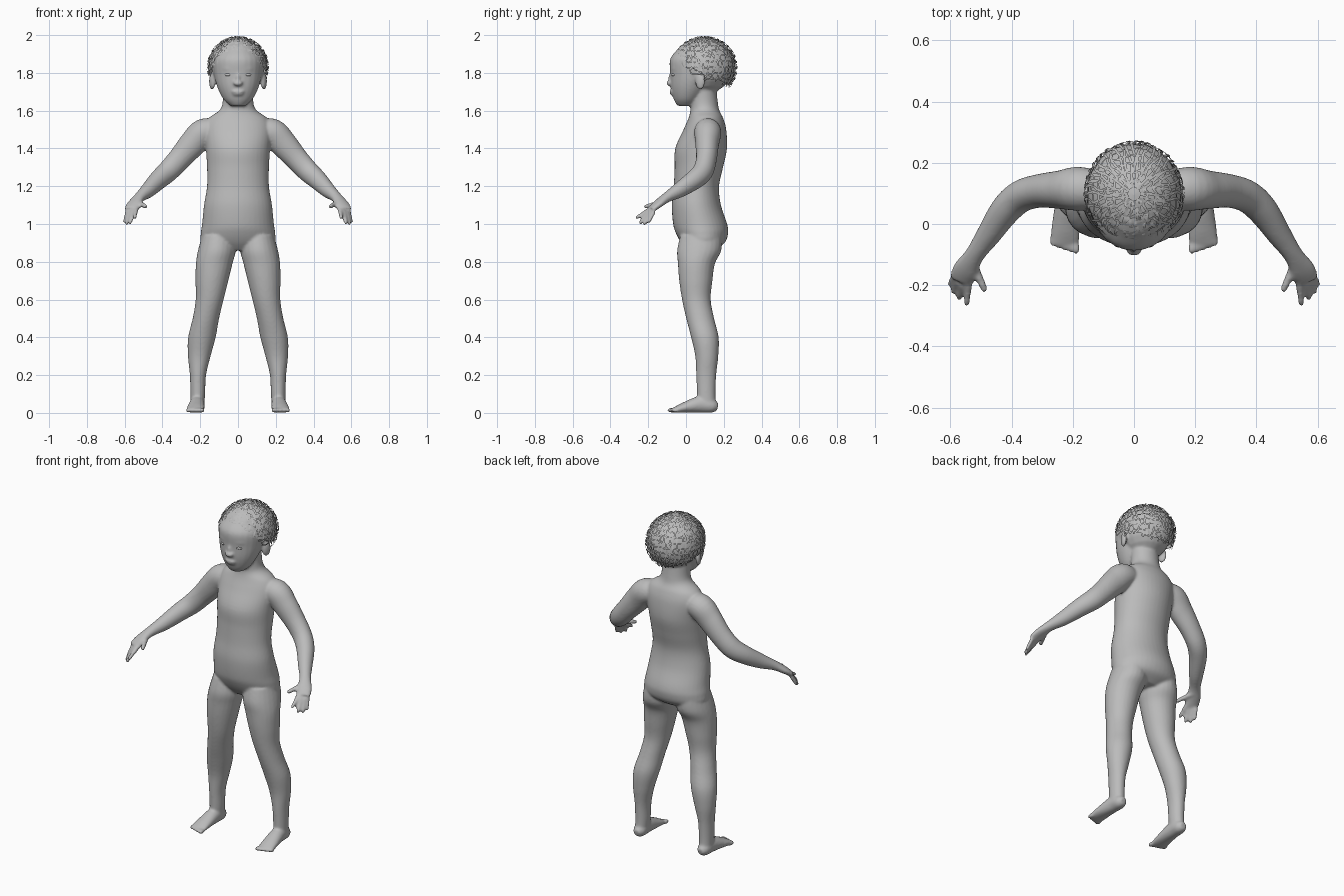
import bpy, bmesh, math
from mathutils import Vector, Matrix

if "Cube" in bpy.data.objects:
    bpy.data.objects.remove(bpy.data.objects["Cube"])


def material(name, value):
    m = bpy.data.materials.new(name)
    m.use_nodes = True
    m.diffuse_color = (value, value, value, 1)
    m.node_tree.nodes["Principled BSDF"].inputs["Base Color"].default_value = m.diffuse_color
    return m


skin = material("mannequin grey", 0.5)
strand = material("hair grey", 0.5)


def spline(rows, steps=5):
    """Catmull-Rom interpolation of rows of numbers."""
    p = [rows[0]] + list(rows) + [rows[-1]]
    out = []
    for i in range(1, len(p) - 2):
        for s in range(steps):
            t = s / steps
            out.append([0.5 * (2 * b + (c - a) * t + (2 * a - 5 * b + 4 * c - d) * t * t
                               + (3 * b - a - 3 * c + d) * t ** 3)
                        for a, b, c, d in zip(*p[i - 1:i + 3])])
    return out + [list(rows[-1])]


def loft(bm, rows, level=False, n=24):
    """Closed tube through rows of x, y, z, half width, half depth."""
    pts = spline(rows)
    rings = []
    for i, (x, y, z, rx, ry) in enumerate(pts):
        a, b = pts[max(i - 1, 0)], pts[min(i + 1, len(pts) - 1)]
        t = Vector(b[:3]) - Vector(a[:3])
        if level:
            u, v = Vector((1, 0, 0)), Vector((0, 1, 0))
        else:
            u = t.cross(Vector((0, 0, 1))).normalized()
            v = u.cross(t).normalized()
        rings.append([bm.verts.new(Vector((x, y, z)) + u * rx * math.cos(k * math.tau / n)
                                   + v * ry * math.sin(k * math.tau / n)) for k in range(n)])
    for r, s in zip(rings, rings[1:]):
        for k in range(n):
            bm.faces.new((r[k], r[(k + 1) % n], s[(k + 1) % n], s[k]))
    bm.faces.new(rings[0][::-1])
    bm.faces.new(rings[-1])


def ball(bm, pos, size, tilt=0):
    bmesh.ops.create_uvsphere(bm, u_segments=20, v_segments=12, radius=1, matrix=Matrix.Translation(pos)
                              @ Matrix.Rotation(tilt, 4, "Z") @ Matrix.Diagonal((*size, 1)))


def finish(name, bm, mat):
    bmesh.ops.recalc_face_normals(bm, faces=bm.faces)
    me = bpy.data.meshes.new(name)
    bm.to_mesh(me)
    bm.free()
    me.materials.append(mat)
    me.shade_smooth()
    ob = bpy.data.objects.new(name, me)
    bpy.context.collection.objects.link(ob)
    return ob


# Torso and neck
bm = bmesh.new()
loft(bm, [(0, .08, .86, .1, .07), (0, .09, .9, .19, .115), (0, .085, .95, .197, .138),
          (0, .075, 1.0, .19, .143), (0, .055, 1.1, .18, .13), (0, .055, 1.2, .164, .12),
          (0, .068, 1.3, .164, .128), (0, .08, 1.4, .17, .137), (0, .1, 1.5, .178, .113),
          (0, .105, 1.56, .155, .092), (0, .1, 1.6, .1, .077), (0, .095, 1.64, .082, .074),
          (0, .09, 1.72, .08, .07)], level=True, n=40)

# Head, jaw, nose and lips
ball(bm, (0, .085, 1.835), (.142, .165, .15))
loft(bm, [(0, .0, 1.625, .04, .045), (0, .005, 1.66, .077, .07), (0, .02, 1.72, .108, .1),
          (0, .035, 1.79, .126, .118), (0, .045, 1.87, .13, .13), (0, .06, 1.92, .1, .11)], level=True)
ball(bm, (0, -.085, 1.745), (.026, .02, .015))
ball(bm, (0, -.078, 1.77), (.012, .016, .03))
ball(bm, (0, -.074, 1.701), (.034, .014, .009))
ball(bm, (0, -.07, 1.687), (.028, .014, .008))

for s in (1, -1):
    # Ears and brows
    ball(bm, (s * .137, .075, 1.755), (.014, .028, .045), -s * .4)
    ball(bm, (s * .052, -.062, 1.822), (.034, .014, .008), s * .35)
    # Legs
    loft(bm, [(s * .105, .08, .94, .085, .11), (s * .112, .07, .86, .1, .117),
              (s * .126, .055, .79, .097, .098), (s * .138, .052, .7, .087, .088),
              (s * .15, .055, .6, .074, .076), (s * .17, .075, .5, .07, .074),
              (s * .191, .1, .4, .073, .073), (s * .205, .11, .3, .06, .061),
              (s * .212, .107, .2, .043, .053), (s * .213, .107, .1, .039, .049),
              (s * .215, .11, .03, .036, .05)], level=True)
    # Feet and toes
    loft(bm, [(s * .213, .168, .03, .018, .02), (s * .214, .14, .036, .036, .036),
              (s * .216, .08, .045, .04, .045), (s * .222, .0, .03, .046, .03),
              (s * .226, -.05, .018, .048, .018), (s * .226, -.068, .014, .042, .012)])
    for k in range(5):
        ball(bm, (s * (.19 + .019 * k), -.078 + .006 * k, .014),
             (.014 if k == 0 else .009, .022, .013))
    # Arms and palms
    loft(bm, [(s * .1, .11, 1.49, .06, .06), (s * .18, .115, 1.485, .072, .074),
              (s * .24, .112, 1.425, .063, .072), (s * .31, .108, 1.345, .055, .062),
              (s * .37, .09, 1.28, .053, .058), (s * .42, .045, 1.235, .05, .052),
              (s * .475, -.035, 1.18, .04, .041), (s * .52, -.1, 1.142, .032, .027),
              (s * .55, -.15, 1.105, .042, .021), (s * .565, -.185, 1.075, .04, .016)])
    # Fingers and thumb
    for base, tip, r in (((.54, -.195, 1.075), (.547, -.267, 1.03), .011),
                         ((.557, -.195, 1.068), (.573, -.247, 1.0), .0115),
                         ((.574, -.185, 1.063), (.592, -.225, .995), .011),
                         ((.588, -.17, 1.063), (.603, -.2, 1.005), .0095),
                         ((.528, -.125, 1.115), (.485, -.222, 1.09), .013)):
        b, t = Vector(base), Vector(tip)
        loft(bm, [(s * q.x, q.y, q.z, r * w, r * w)
                  for q, w in ((b, 1.2), (b.lerp(t, .5), 1.05), (b.lerp(t, .9), .9), (t, .4))], n=10)

body = finish("body", bm, skin)
fuse = body.modifiers.new("fuse", "REMESH")
fuse.mode = "VOXEL"
fuse.voxel_size = .007
fuse.use_smooth_shade = True
soften = body.modifiers.new("soften", "SMOOTH")
soften.factor = .5
soften.iterations = 6

# Eyes
bm = bmesh.new()
for s in (1, -1):
    ball(bm, (s * .052, -.062, 1.79), (.02, .014, .009), s * .35)
finish("eyes", bm, skin)

# Hair strands: meridians and cross bands over the skull
CENTRE, SIZE = Vector((0, .098, 1.83)), Vector((.162, .172, .162))


def hair_point(azimuth, polar, lift=1):
    d = Vector((math.sin(polar) * math.sin(azimuth), math.sin(polar) * math.cos(azimuth), math.cos(polar)))
    return CENTRE + Vector(a * b for a, b in zip(d, SIZE)) * lift


def hairline(azimuth):
    """Lowest polar angle: short at the brow, long at the nape."""
    back = (1 + math.cos(azimuth)) / 2
    return 1.2 + 1.05 * back ** .7


def ribbon(bm, pts, width):
    rows = []
    for i, p in enumerate(pts):
        t = pts[min(i + 1, len(pts) - 1)] - pts[max(i - 1, 0)]
        side = t.cross(p - CENTRE).normalized() * width
        rows.append((bm.verts.new(p - side), bm.verts.new(p + side)))
    for a, b in zip(rows, rows[1:]):
        bm.faces.new((a[0], a[1], b[1], b[0]))


bm = bmesh.new()
for k in range(44):
    az = k * math.tau / 44
    end = hairline(az) + .08 * math.sin(k * 2.4)
    start = .12 if k % 2 else .45
    ribbon(bm, [hair_point(az + .05 * math.sin(i + k), start + (end - start) * i / 12,
                           1 + .025 * math.sin(i * 1.7 + k)) for i in range(13)], .0045)
for j in range(11):
    polar = .25 + .19 * j
    for k in range(22):
        az = (k + .5 * (j % 2)) * math.tau / 22
        if polar < hairline(az):
            ribbon(bm, [hair_point(az + .32 * i / 4, polar + .03 * math.sin(k + i), 1.01 + .012 * math.sin(k * 3 + i))
                        for i in range(5)], .004)
finish("hair_strands", bm, strand)

# Scalp cap under the strands
bm = bmesh.new()
for k in range(48):
    for i in range(10):
        quad = []
        for kk, ii in ((k, i), (k + 1, i), (k + 1, i + 1), (k, i + 1)):
            az = kk * math.tau / 48
            quad.append(bm.verts.new(hair_point(az, .02 + (hairline(az) - .06) * ii / 10, .96)))
        bm.faces.new(quad)
bmesh.ops.remove_doubles(bm, verts=bm.verts, dist=.0005)
finish("scalp_cap", bm, strand)
